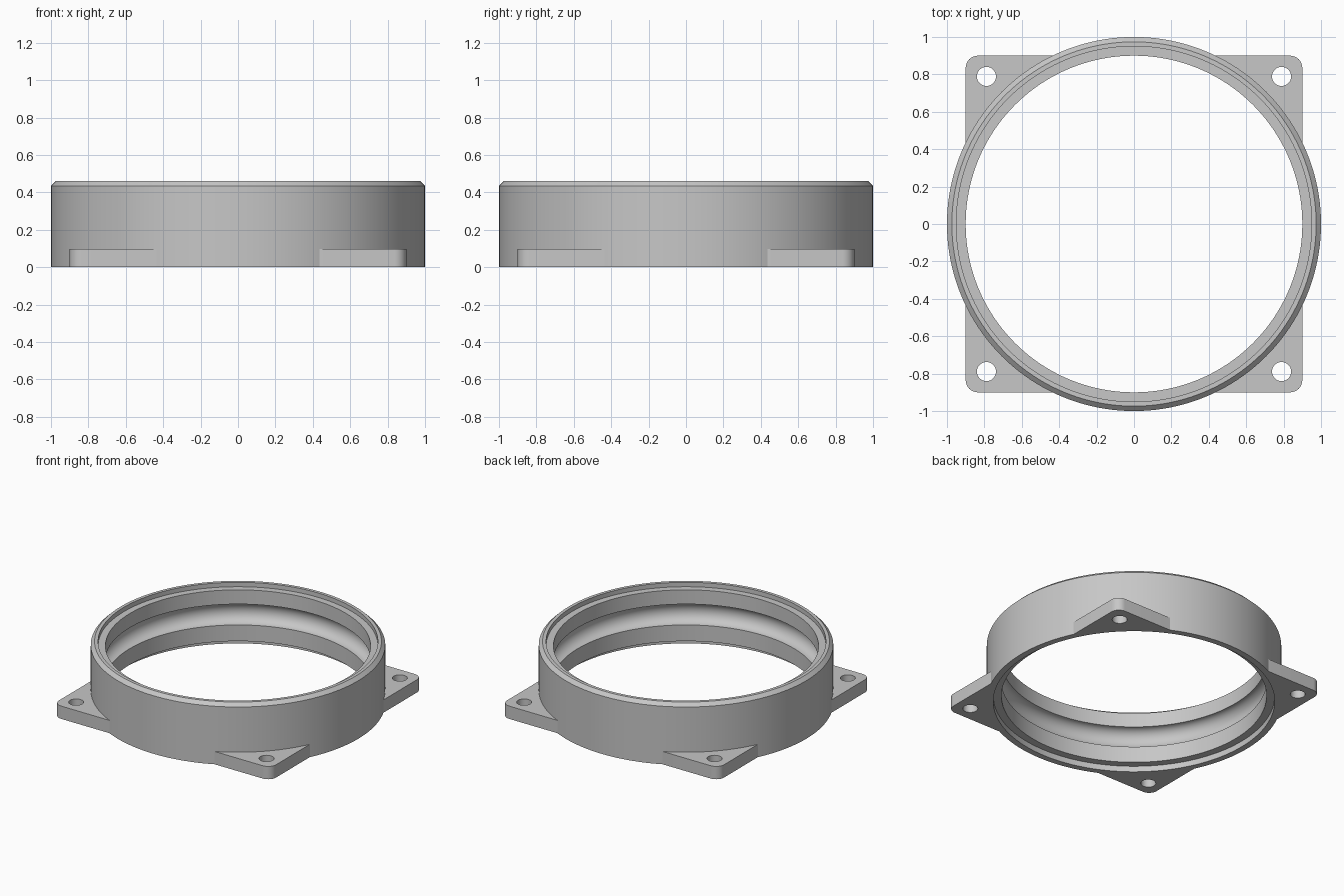
import bpy, bmesh
from math import pi, sin, cos, radians, sqrt, asin
from mathutils import Matrix, Vector

cube = bpy.data.objects.get("Cube")
if cube:
    bpy.data.objects.remove(cube, do_unlink=True)

# One plain grey for the whole part
grey = bpy.data.materials.new("plain_grey")
grey.use_nodes = True
colour = (0.57, 0.57, 0.57, 1)
grey.diffuse_color = colour
grey.node_tree.nodes["Principled BSDF"].inputs["Base Color"].default_value = colour


def finish(bm, name):
    bmesh.ops.recalc_face_normals(bm, faces=bm.faces)
    mesh = bpy.data.meshes.new(name)
    bm.to_mesh(mesh)
    bm.free()
    mesh.materials.append(grey)
    obj = bpy.data.objects.new(name, mesh)
    bpy.context.collection.objects.link(obj)
    bpy.ops.object.select_all(action="DESELECT")
    obj.select_set(True)
    bpy.context.view_layer.objects.active = obj
    bpy.ops.object.shade_smooth_by_angle(angle=radians(30))
    return obj


def arc(cx, cy, r, start, end, steps):
    angles = [start + (end - start) * i / steps for i in range(steps + 1)]
    return [(cx + r * cos(a), cy + r * sin(a)) for a in angles]


def loop(bm, points):
    verts = [bm.verts.new((x, y, 0)) for x, y in points]
    return [bm.edges.new((v, verts[i - 1])) for i, v in enumerate(verts)]


# Ring: outer wall with top chamfer, stepped lips and a round inner groove
BORE, LIP, HEIGHT = 0.9, 0.95, 0.46
groove = arc(BORE, 0.242, 0.078, pi / 2, -pi / 2, 16)
groove = [(BORE + (r - BORE) * 0.9, z) for r, z in groove]
profile = [(1, 0), (1, 0.435), (0.974, HEIGHT), (LIP, HEIGHT),
           (LIP, 0.427), (BORE, 0.427)] + groove + \
          [(BORE, 0.043), (0.955, 0.043), (0.955, 0)]

bm = bmesh.new()
verts = [bm.verts.new((r, 0, z)) for r, z in profile]
edges = [bm.edges.new((v, verts[i - 1])) for i, v in enumerate(verts)]
bmesh.ops.spin(bm, geom=verts + edges, cent=(0, 0, 0), axis=(0, 0, 1),
               angle=2 * pi, steps=160, use_merge=True)
bmesh.ops.remove_doubles(bm, verts=bm.verts, dist=0.0005)
finish(bm, "ring_body")

# Mounting tabs: rounded square corners with a screw hole, tucked into the ring
HALF, ROUND, THICK, INNER = 0.9, 0.065, 0.096, 0.985
meet = asin(HALF / INNER)
outline = arc(HALF - ROUND, HALF - ROUND, ROUND, 0, pi / 2, 8) + \
    arc(0, 0, INNER, meet, pi / 2 - meet, 24)
hole = arc(0.789, 0.789, 0.051, 0, 2 * pi, 32)[:-1]

for i, name in enumerate(["back_left", "back_right", "front_right", "front_left"]):
    bm = bmesh.new()
    rim = loop(bm, outline) + loop(bm, hole)
    bmesh.ops.triangle_fill(bm, edges=rim, use_beauty=True)
    top = bmesh.ops.extrude_face_region(bm, geom=bm.faces[:])["geom"]
    bmesh.ops.translate(bm, vec=Vector((0, 0, THICK)),
                        verts=[g for g in top if isinstance(g, bmesh.types.BMVert)])
    bmesh.ops.rotate(bm, verts=bm.verts, cent=(0, 0, 0),
                     matrix=Matrix.Rotation(i * pi / 2, 3, "Z"))
    finish(bm, name + "_mounting_tab")
